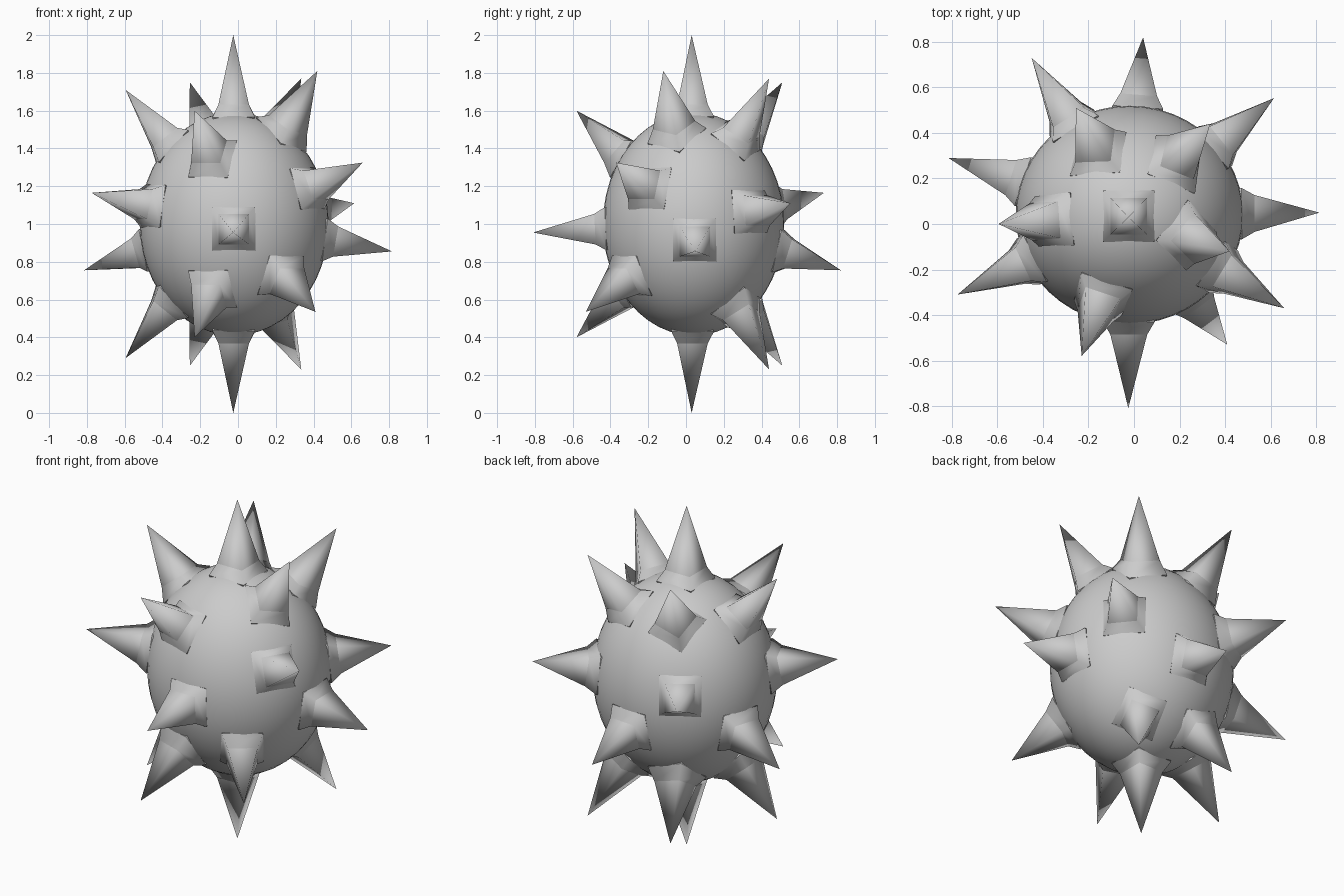
import bpy, bmesh, math
from mathutils import Vector

if "Cube" in bpy.data.objects:
    bpy.data.objects.remove(bpy.data.objects["Cube"])

C = Vector((-0.02, 0.04, 1.0))        # body centre
R = Vector((0.50, 0.48, 0.59))        # body radii

# Egg-shaped body
bpy.ops.mesh.primitive_uv_sphere_add(segments=48, ring_count=24, radius=1, location=C)
body = bpy.context.object
body.name = "body"
body.scale = R
bpy.ops.object.transform_apply(location=False, rotation=False, scale=True)
bpy.ops.object.shade_smooth()


def on_body(p, lift=1.0):
    """Push a point radially onto the body surface."""
    d = p - C
    k = Vector((d.x / R.x, d.y / R.y, d.z / R.z)).length
    return C + d * (lift / k)


def spike(name, tip, roll=0):
    """Square collar hugging the body with a square tapered spike on it."""
    tip = Vector(tip)
    n = (tip - C).normalized()
    if abs(n.z) > 0.95:
        n = Vector((0, 0, math.copysign(1, n.z)))
        e = Vector((1, 0, 0))
    else:
        e = Vector((0, 0, 1)).cross(n).normalized()
    u = n.cross(e)
    r = math.radians(roll)
    a, b = e * math.cos(r) + u * math.sin(r), u * math.cos(r) - e * math.sin(r)
    base = on_body(tip)
    corners = ((-1, -1), (1, -1), (1, 1), (-1, 1))
    bm = bmesh.new()

    def ring(half, h, project=None):
        pts = [base + (a * i + b * j) * half + n * h for i, j in corners]
        if project:
            pts = [on_body(p, project) for p in pts]
        return [bm.verts.new(p) for p in pts]

    # sunk foot, outer collar edge, spike foot
    rings = [ring(0.11, 0, 0.92), ring(0.118, 0, 1.015), ring(0.081, 0.042)]
    for lo, hi in zip(rings, rings[1:]):
        for i in range(4):
            bm.faces.new((lo[i], lo[i - 3], hi[i - 3], hi[i]))
    point = bm.verts.new(tip)
    top = rings[-1]
    for i in range(4):
        bm.faces.new((top[i], top[i - 3], point))
    bm.faces.new(rings[0][::-1])
    bmesh.ops.recalc_face_normals(bm, faces=bm.faces)
    me = bpy.data.meshes.new(name)
    bm.to_mesh(me)
    bm.free()
    ob = bpy.data.objects.new(name, me)
    bpy.context.collection.objects.link(ob)
    for p in me.polygons:
        p.use_smooth = True
    # crisp edge where the spike meets the collar
    for ed in me.edges:
        v = [i // 4 for i in ed.vertices]
        if v[0] == v[1] and v[0] in (1, 2):
            ed.use_edge_sharp = True


# Spikes at the poles
spike("top_spike", (-0.025, 0.03, 2.0))
spike("bottom_spike", (-0.025, 0.03, 0.0))

# Upper ring, four of them mirrored to the underside
upper = [((-0.595, 0.0, 1.71), 0), ((-0.255, 0.51, 1.75), -29),
         ((0.335, 0.44, 1.77), 24), ((-0.23, -0.58, 1.60), 0)]
for k, ((x, y, z), roll) in enumerate(upper):
    spike(f"upper_spike_{k}", (x, y, z), roll)
    spike(f"lower_spike_{k}", (x, y, 2 - z), -roll)
spike("upper_spike_4", (0.42, -0.12, 1.81), -22)
spike("lower_spike_4", (0.41, -0.53, 0.535))

# Spikes around the middle
middle = [(-0.775, -0.31, 1.165), (-0.815, 0.29, 0.755), (0.66, -0.37, 1.325),
          (0.615, 0.553, 1.11), (0.815, 0.05, 0.855), (-0.025, -0.81, 0.955),
          (-0.45, 0.73, 1.165), (0.04, 0.82, 0.755)]
for k, tip in enumerate(middle):
    spike(f"middle_spike_{k}", tip)
